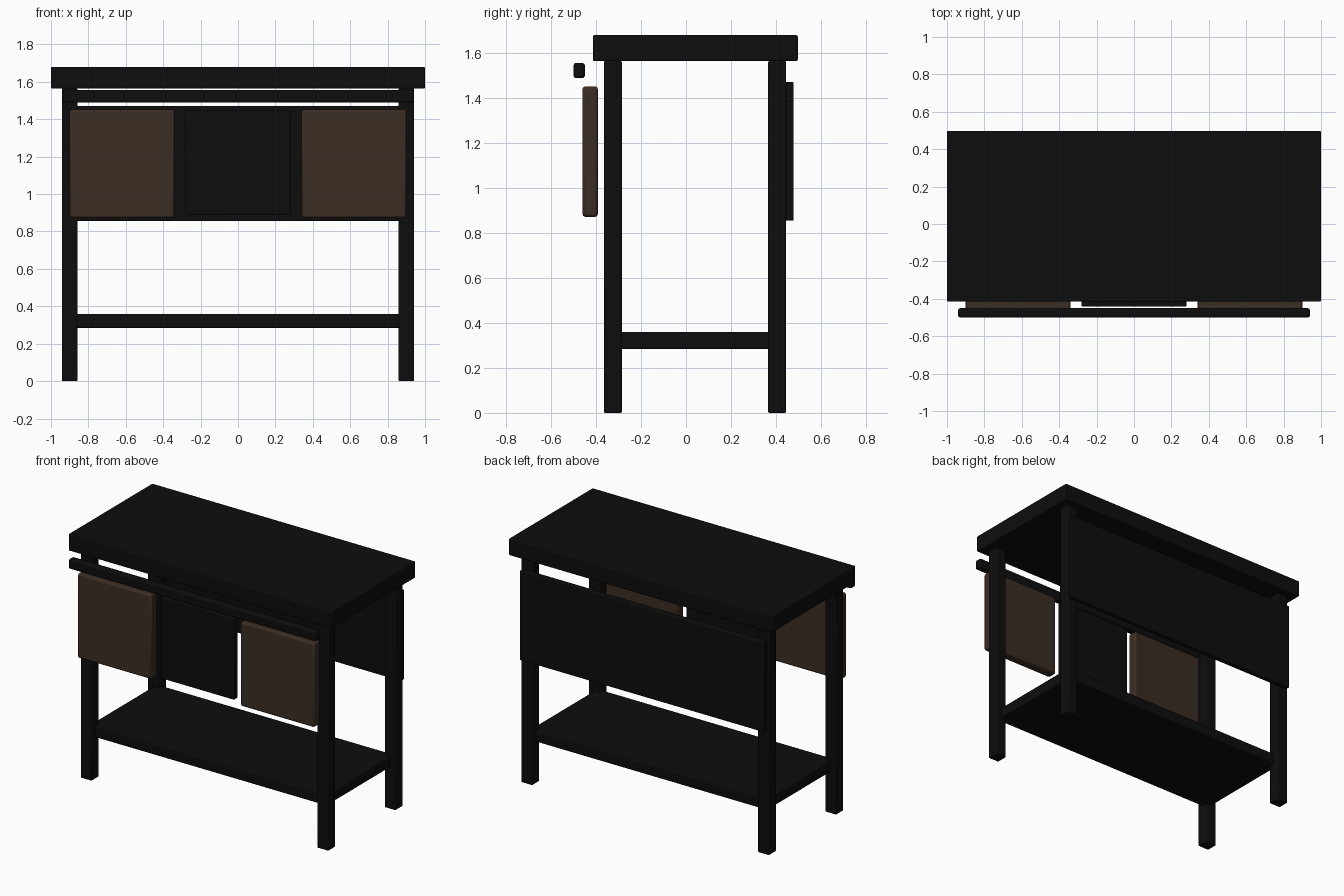
import bpy

cube = bpy.data.objects.get("Cube")
if cube:
    bpy.data.objects.remove(cube, do_unlink=True)


def make_material(name, rgb):
    mat = bpy.data.materials.new(name)
    mat.use_nodes = True
    color = (*rgb, 1.0)
    mat.diffuse_color = color
    mat.node_tree.nodes["Principled BSDF"].inputs["Base Color"].default_value = color
    return mat


black = make_material("black wood", (0.004, 0.004, 0.004))
brown = make_material("dark brown wood", (0.044, 0.026, 0.017))


def board(name, xs, ys, zs, mat, bevel=0.006):
    """Box spanning the given ranges, with softly rounded edges."""
    spans = (xs, ys, zs)
    bpy.ops.mesh.primitive_cube_add(size=1, location=[(a + b) / 2 for a, b in spans])
    obj = bpy.context.object
    obj.name = name
    obj.scale = [b - a for a, b in spans]
    bpy.ops.object.transform_apply(location=False, rotation=False, scale=True)
    obj.data.materials.append(mat)
    mod = obj.modifiers.new("rounded edges", "BEVEL")
    mod.width = bevel
    mod.segments = 2
    bpy.ops.object.shade_smooth_by_angle()
    return obj


# Worktop and lower shelf
board("tabletop", (-1, 1), (-0.414, 0.497), (1.565, 1.68), black)
board("lower_shelf", (-0.9, 0.9), (-0.325, 0.405), (0.285, 0.36), black)

# Four legs
for side, sx in (("left", 1), ("right", -1)):
    xs = sorted((sx * 0.858, sx * 0.942))
    board(f"front_leg_{side}", xs, (-0.365, -0.285), (0, 1.565), black)
    board(f"back_leg_{side}", xs, (0.365, 0.445), (0, 1.565), black)

    # Brown front panel on this side
    xs = sorted((sx * 0.34, sx * 0.9))
    board(f"front_panel_{side}", xs, (-0.46, -0.392), (0.872, 1.452), brown, 0.012)

# Centre panel, back panel and front rail
board("centre_panel", (-0.28, 0.28), (-0.442, -0.402), (0.89, 1.45), black)
board("back_panel", (-0.93, 0.93), (0.443, 0.479), (0.855, 1.472), black)
board("front_rail", (-0.94, 0.94), (-0.5, -0.45), (1.489, 1.556), black, 0.01)
